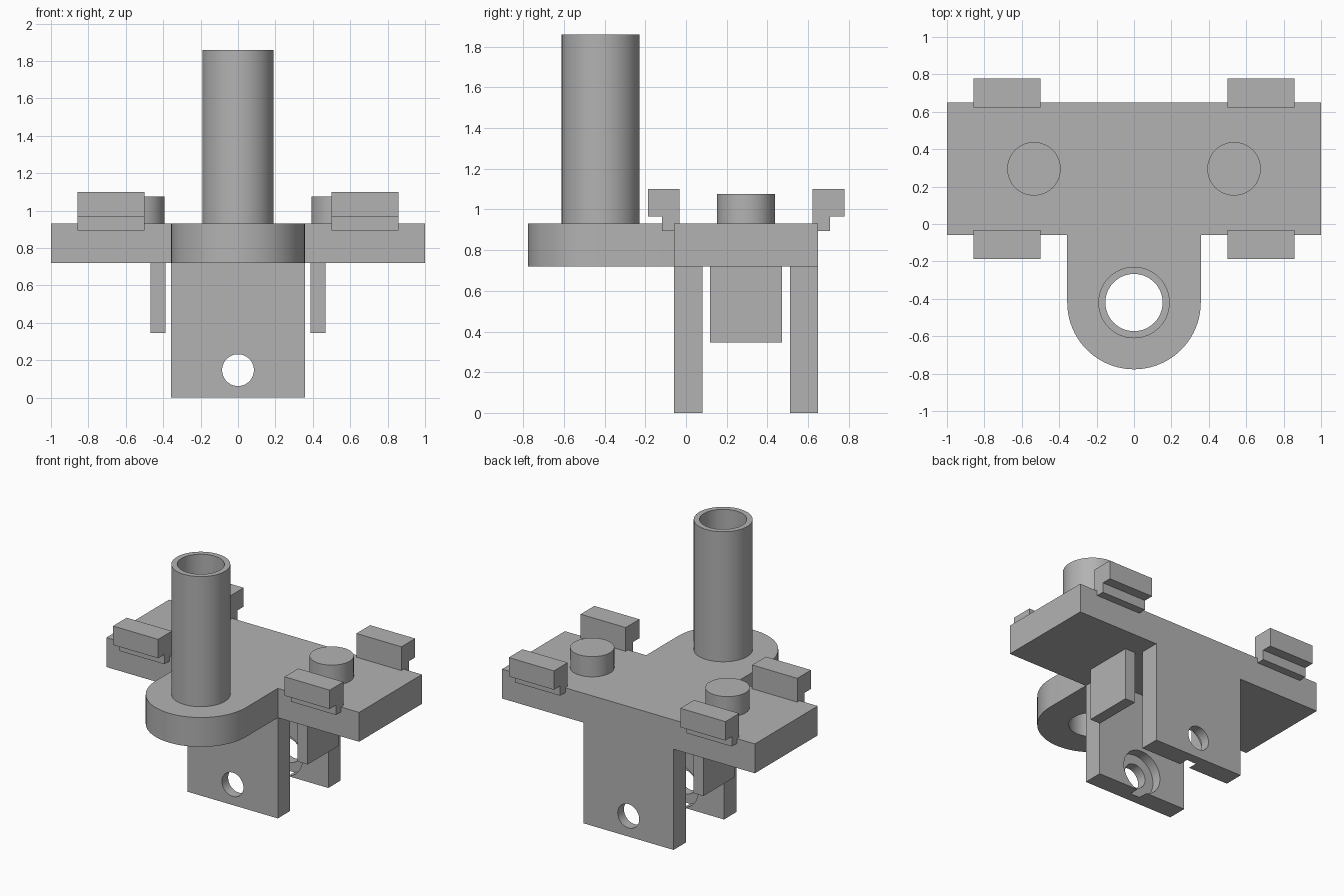
import bpy, bmesh, math
from mathutils import Matrix, Vector

cube = bpy.data.objects.get("Cube")
if cube:
    bpy.data.objects.remove(cube, do_unlink=True)

grey = bpy.data.materials.new("plain grey")
grey.use_nodes = True
grey.diffuse_color = (0.45, 0.45, 0.45, 1)
grey.node_tree.nodes["Principled BSDF"].inputs["Base Color"].default_value = (0.45, 0.45, 0.45, 1)

MID_Y = 0.295                    # body is symmetric front to back about this line
PLATE_Z, TOP_Z = 0.72, 0.93      # underside and top of the plate
TUBE_Y, TONGUE_R = -0.42, 0.357


def finish(name, bm):
    bmesh.ops.recalc_face_normals(bm, faces=bm.faces)
    mesh = bpy.data.meshes.new(name)
    bm.to_mesh(mesh)
    bm.free()
    mesh.materials.append(grey)
    obj = bpy.data.objects.new(name, mesh)
    bpy.context.collection.objects.link(obj)
    return obj


def prism(name, points, offset):
    """Extrude a closed outline along the offset."""
    bm = bmesh.new()
    face = bm.faces.new([bm.verts.new(p) for p in points])
    ext = bmesh.ops.extrude_face_region(bm, geom=[face], use_keep_orig=True)
    verts = [g for g in ext["geom"] if isinstance(g, bmesh.types.BMVert)]
    bmesh.ops.translate(bm, verts=verts, vec=offset)
    return finish(name, bm)


def box(name, x, y, z):
    outline = [(x[0], y[0], z[0]), (x[1], y[0], z[0]), (x[1], y[1], z[0]), (x[0], y[1], z[0])]
    return prism(name, outline, (0, 0, z[1] - z[0]))


def cylinder(name, radius, start, end):
    start, end = Vector(start), Vector(end)
    axis = end - start
    turn = axis.to_track_quat('Z', 'Y').to_matrix().to_4x4()
    bm = bmesh.new()
    bmesh.ops.create_cone(bm, cap_ends=True, segments=64, radius1=radius, radius2=radius,
                          depth=axis.length,
                          matrix=Matrix.Translation((start + end) / 2) @ turn)
    return finish(name, bm)


def select(obj):
    bpy.ops.object.select_all(action='DESELECT')
    obj.select_set(True)
    bpy.context.view_layer.objects.active = obj


def cut(obj, cutter):
    """Subtract the cutter, then discard it."""
    cutter.hide_render = True
    mod = obj.modifiers.new("cut", 'BOOLEAN')
    mod.operation, mod.solver, mod.object = 'DIFFERENCE', 'EXACT', cutter
    select(obj)
    bpy.ops.object.modifier_apply(modifier=mod.name)
    bpy.data.objects.remove(cutter, do_unlink=True)


def smooth(obj):
    select(obj)
    bpy.ops.object.shade_smooth_by_angle(angle=math.radians(30))


# Plate with a rounded tongue at the front
outline = [(1, -0.06), (1, 0.65), (-1, 0.65), (-1, -0.06), (-TONGUE_R, -0.06)]
for i in range(41):
    a = math.pi * (1 + i / 40)
    outline.append((TONGUE_R * math.cos(a), TUBE_Y + TONGUE_R * math.sin(a)))
outline.append((TONGUE_R, -0.06))
plate = prism("base_plate", [(x, y, PLATE_Z) for x, y in outline], (0, 0, TOP_Z - PLATE_Z))

# Upright tube, bored through the tongue
tube = cylinder("upright_tube", 0.191, (0, TUBE_Y, TOP_Z), (0, TUBE_Y, 1.86))
for part in (plate, tube):
    cut(part, cylinder("bore_cutter", 0.153, (0, TUBE_Y, 0.5), (0, TUBE_Y, 2)))
    smooth(part)

for end, s in (("front", -1), ("back", 1)):
    # Legs with a cross hole, counterbored on the inner face
    inner, outer = MID_Y + s * 0.215, MID_Y + s * 0.355
    leg = box(end + "_leg", (-TONGUE_R, TONGUE_R), sorted((inner, outer)), (0, PLATE_Z))
    cut(leg, cylinder("hole_cutter", 0.085, (0, inner - s * 0.1, 0.147), (0, outer + s * 0.1, 0.147)))
    cut(leg, cylinder("recess_cutter", 0.152, (0, inner - s * 0.1, 0.147), (0, inner + s * 0.07, 0.147)))
    smooth(leg)

    # Hooked clips along the plate edges
    profile = [(0.328, 0.895), (0.412, 0.895), (0.412, 0.965),
               (0.483, 0.965), (0.483, 1.1), (0.328, 1.1)]
    for side, x in (("right", -0.857), ("left", 0.5)):
        prism(f"{end}_{side}_clip", [(x, MID_Y + s * d, z) for d, z in profile], (0.357, 0, 0))

for side, s in (("right", -1), ("left", 1)):
    # Round pegs on top and hanging tabs below
    peg = cylinder(side + "_peg", 0.143, (s * 0.535, MID_Y, TOP_Z), (s * 0.535, MID_Y, 1.075))
    smooth(peg)
    box(side + "_tab", sorted((s * 0.388, s * 0.468)), (0.118, 0.472), (0.347, PLATE_Z))
